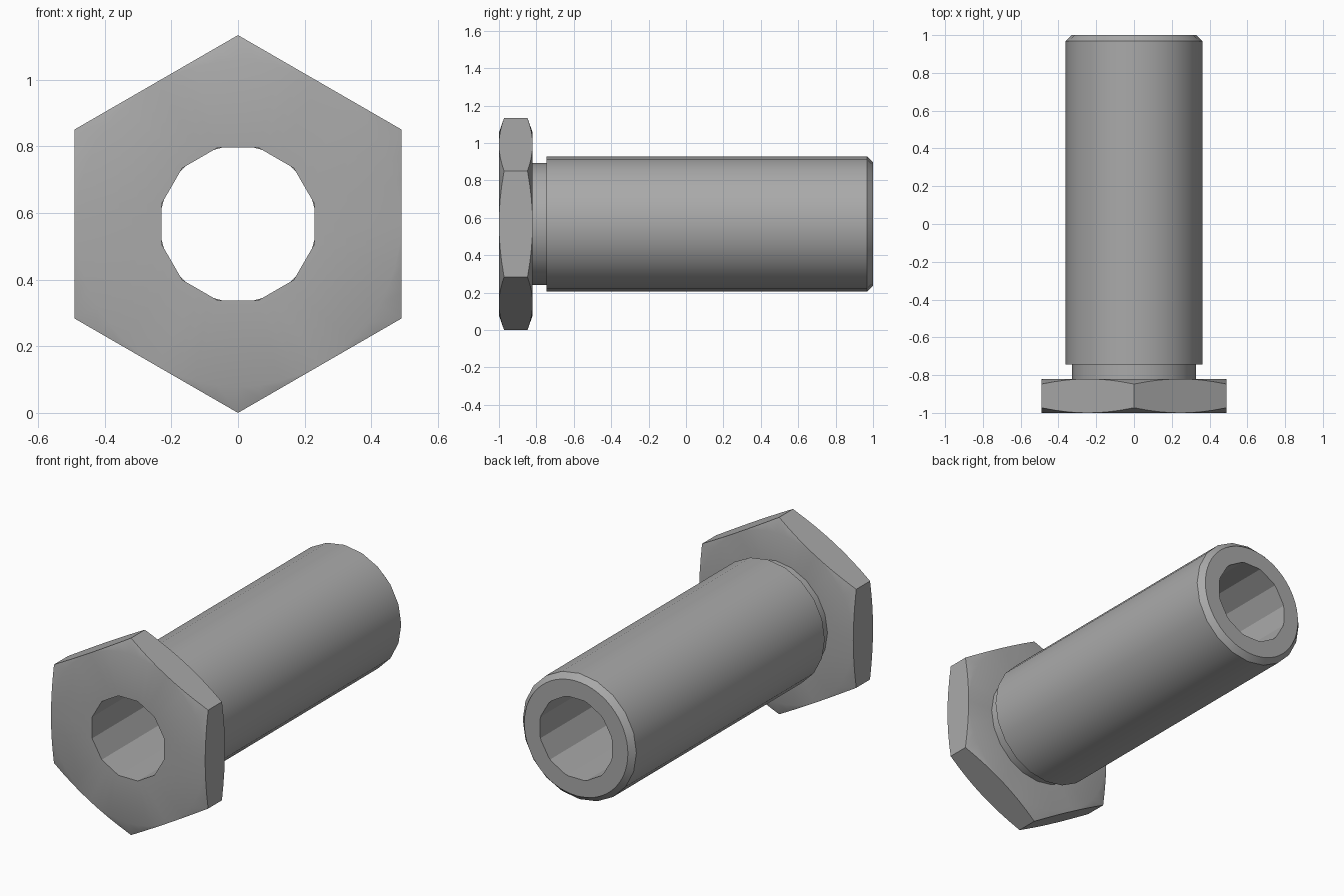
import bpy, bmesh, math

if "Cube" in bpy.data.objects:
    bpy.data.objects.remove(bpy.data.objects["Cube"])

CZ = 0.567          # height of the bore axis
APOTHEM = 0.491     # half width across the head flats
BORE = 0.237

steel = bpy.data.materials.new("grey_steel")
steel.use_nodes = True
steel.diffuse_color = (0.4, 0.4, 0.4, 1)
steel.node_tree.nodes["Principled BSDF"].inputs["Base Color"].default_value = (0.4, 0.4, 0.4, 1)


def hex_radius(angle):
    """Distance to the hexagon side, with corners at top and bottom."""
    offset = (angle + math.pi / 6) % (math.pi / 3) - math.pi / 6
    return APOTHEM / math.cos(offset)


def lathe(name, rings, closed, sharp):
    """Bridge rings of points around the y axis; each ring is a list of (x, y, z)."""
    bm = bmesh.new()
    loops = [[bm.verts.new(p) for p in ring] for ring in rings]
    pairs = list(zip(loops, loops[1:] + loops[:1]))
    for a, b in pairs if closed else pairs[:-1]:
        n = len(a)
        for i in range(n):
            j = (i + 1) % n
            bm.faces.new((a[i], a[j], b[j], b[i]))
    bmesh.ops.recalc_face_normals(bm, faces=bm.faces)
    mesh = bpy.data.meshes.new(name)
    bm.to_mesh(mesh)
    bm.free()
    mesh.materials.append(steel)
    obj = bpy.data.objects.new(name, mesh)
    bpy.context.collection.objects.link(obj)
    bpy.ops.object.select_all(action="DESELECT")
    obj.select_set(True)
    bpy.context.view_layer.objects.active = obj
    bpy.ops.object.shade_smooth_by_angle(angle=math.radians(sharp))
    return obj


def ring(y, radius, count):
    """Ring at y; radius is a number or a function of the angle."""
    points = []
    for i in range(count):
        a = 2 * math.pi * i / count
        r = radius(a) if callable(radius) else radius
        points.append((r * math.cos(a), y(a) if callable(y) else y, CZ + r * math.sin(a)))
    return points


def bore_radius(angle):
    """Twelve-sided bore with corners at odd multiples of 15 degrees."""
    offset = angle % (math.pi / 6) - math.pi / 12
    offset = (offset + math.pi / 12) % (math.pi / 6) - math.pi / 12
    return BORE * math.cos(math.pi / 12) / math.cos(offset)


def bore_offset(angle):
    """Bore measured so that a flat lies on the x axis."""
    return bore_radius(angle + math.pi / 12)


# Hexagonal head, its corners chamfered front and back
def drop(angle):
    return 0.36 * (hex_radius(angle) - APOTHEM)


SEG = 48
lathe("hex_head", [
    ring(-1, bore_offset, SEG),
    ring(-1, APOTHEM - 0.002, SEG),
    ring(lambda a: -1 + drop(a), hex_radius, SEG),
    ring(lambda a: -0.82 - drop(a), hex_radius, SEG),
    ring(-0.82, APOTHEM - 0.002, SEG),
    ring(-0.82, bore_offset, SEG),
], False, 25)

# Narrow neck, sleeve and chamfered end
PROFILE = [(-0.82, 0.327), (-0.745, 0.327), (-0.745, 0.362),
           (0.968, 0.362), (1, 0.33)]
lathe("sleeve", [ring(y, r, 20) for y, r in PROFILE], False, 30)

# Flat end face around the bore
lathe("end_face", [ring(1, 0.33, 60), ring(1, bore_offset, 60)], False, 30)

# Bore wall, facing inward
bore = lathe("bore_wall", [ring(-1, bore_offset, 24), ring(1, bore_offset, 24)], False, 20)
bore.data.flip_normals()
